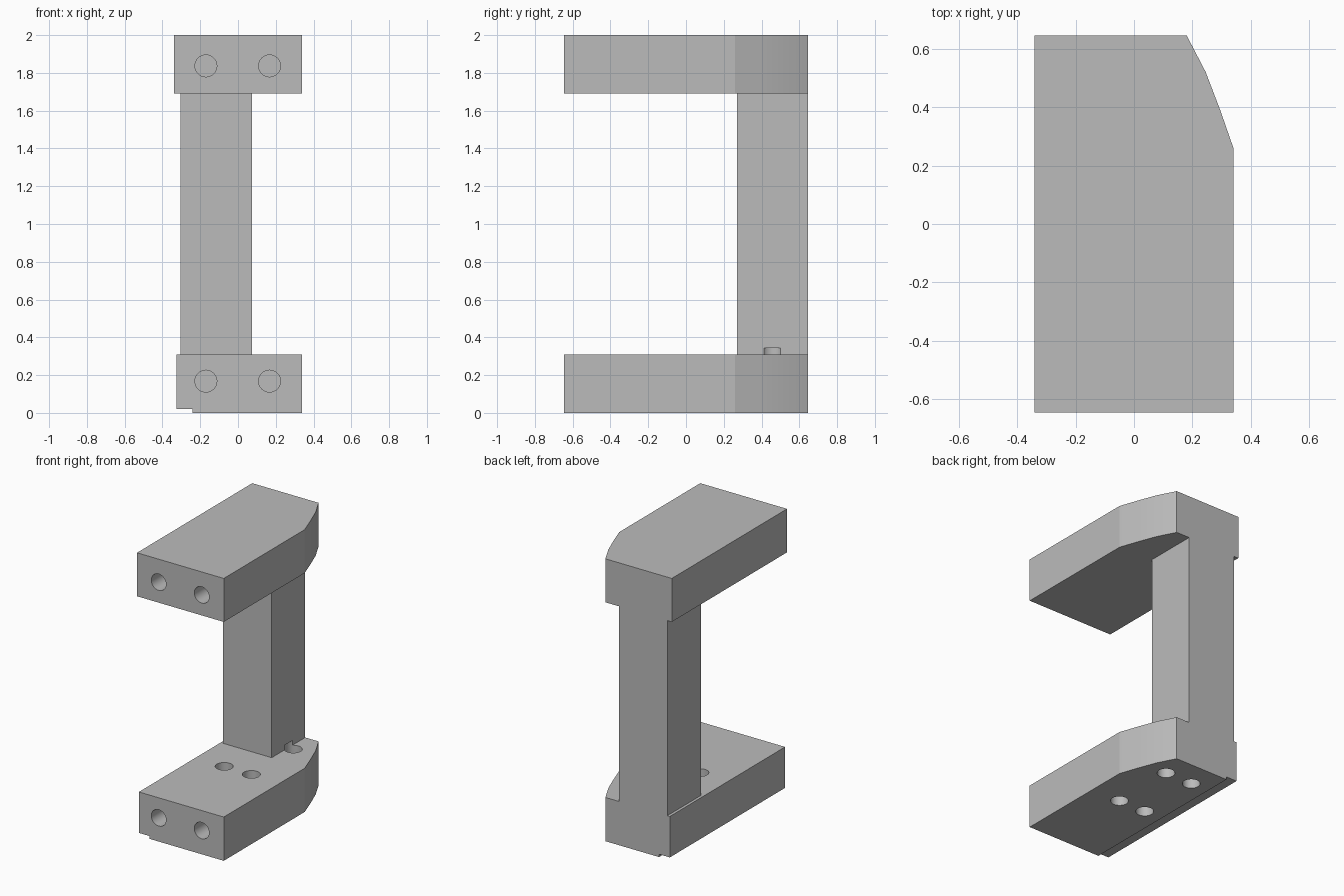
import bpy, bmesh, math
from mathutils import Matrix, Vector

cube = bpy.data.objects.get("Cube")
if cube:
    bpy.data.objects.remove(cube, do_unlink=True)

grey = bpy.data.materials.new("plain_grey")
grey.use_nodes = True
grey.diffuse_color = (0.5, 0.5, 0.5, 1)
grey.node_tree.nodes["Principled BSDF"].inputs["Base Color"].default_value = (0.5, 0.5, 0.5, 1)

BACK, FRONT, RIGHT = 0.645, -0.645, 0.34
HOLE_R = 0.058


def add_object(name, bm):
    bmesh.ops.recalc_face_normals(bm, faces=bm.faces)
    mesh = bpy.data.meshes.new(name)
    bm.to_mesh(mesh)
    bm.free()
    mesh.materials.append(grey)
    obj = bpy.data.objects.new(name, mesh)
    bpy.context.collection.objects.link(obj)
    return obj


def prism(name, outline, z0, z1):
    """Extrude a plan outline upward from z0 to z1."""
    bm = bmesh.new()
    face = bm.faces.new([bm.verts.new((x, y, z0)) for x, y in outline])
    top = bmesh.ops.extrude_face_region(bm, geom=[face])["geom"]
    verts = [v for v in top if isinstance(v, bmesh.types.BMVert)]
    bmesh.ops.translate(bm, verts=verts, vec=(0, 0, z1 - z0))
    return add_object(name, bm)


def box_outline(x0, x1, y0, y1):
    return [(x0, y0), (x1, y0), (x1, y1), (x0, y1)]


def block_outline(left_edge):
    """Rectangle with a curved rear corner on the +x side."""
    curve = [(RIGHT, 0.26), (0.294, 0.392), (0.245, 0.52), (0.18, BACK)]
    return [(left_edge, FRONT), (RIGHT, FRONT)] + curve + [(left_edge, BACK)]


def drill(name, start, end):
    start, end = Vector(start), Vector(end)
    axis = end - start
    turn = axis.to_track_quat("Z", "Y").to_matrix().to_4x4()
    bm = bmesh.new()
    bmesh.ops.create_cone(bm, cap_ends=True, segments=32, radius1=HOLE_R, radius2=HOLE_R,
                          depth=axis.length,
                          matrix=Matrix.Translation((start + end) / 2) @ turn)
    return add_object(name, bm)


def cut(obj, cutters):
    bpy.context.view_layer.objects.active = obj
    for cutter in cutters:
        mod = obj.modifiers.new("cut", "BOOLEAN")
        mod.operation = "DIFFERENCE"
        mod.solver = "EXACT"
        mod.object = cutter
        bpy.ops.object.modifier_apply(modifier=mod.name)


# Main parts
upper_block = prism("upper_block", block_outline(-0.34), 1.692, 2)
lower_block = prism("lower_block", block_outline(-0.325), 0, 0.31)
column = prism("column", box_outline(-0.305, 0.075, 0.27, BACK), 0.31, 1.692)

# Drilled holes: horizontal pairs in the front faces, vertical set in the lower block
front_low, front_high = [
    [drill("front_drill", (x, FRONT - 0.1, z), (x, -0.3, z)) for x in (-0.17, 0.167)]
    for z in (0.168, 1.837)]
vertical = [drill("vertical_drill", (x, y, -0.1), (x, y, 0.343))
            for x in (-0.1, 0.113) for y in (-0.012, 0.457)]
# Shallow step along the lower left edge
step = prism("step_cutter", box_outline(-0.5, -0.24, -1, 1), -0.1, 0.02)

cut(upper_block, front_high)
cut(lower_block, front_low + vertical + [step])
cut(column, vertical)

for cutter in front_low + front_high + vertical + [step]:
    bpy.data.objects.remove(cutter, do_unlink=True)

# Smooth the hole walls only, keeping corners crisp
bpy.ops.object.select_all(action="DESELECT")
for obj in (upper_block, lower_block, column):
    obj.select_set(True)
bpy.context.view_layer.objects.active = upper_block
bpy.ops.object.shade_smooth_by_angle(angle=math.radians(15))
